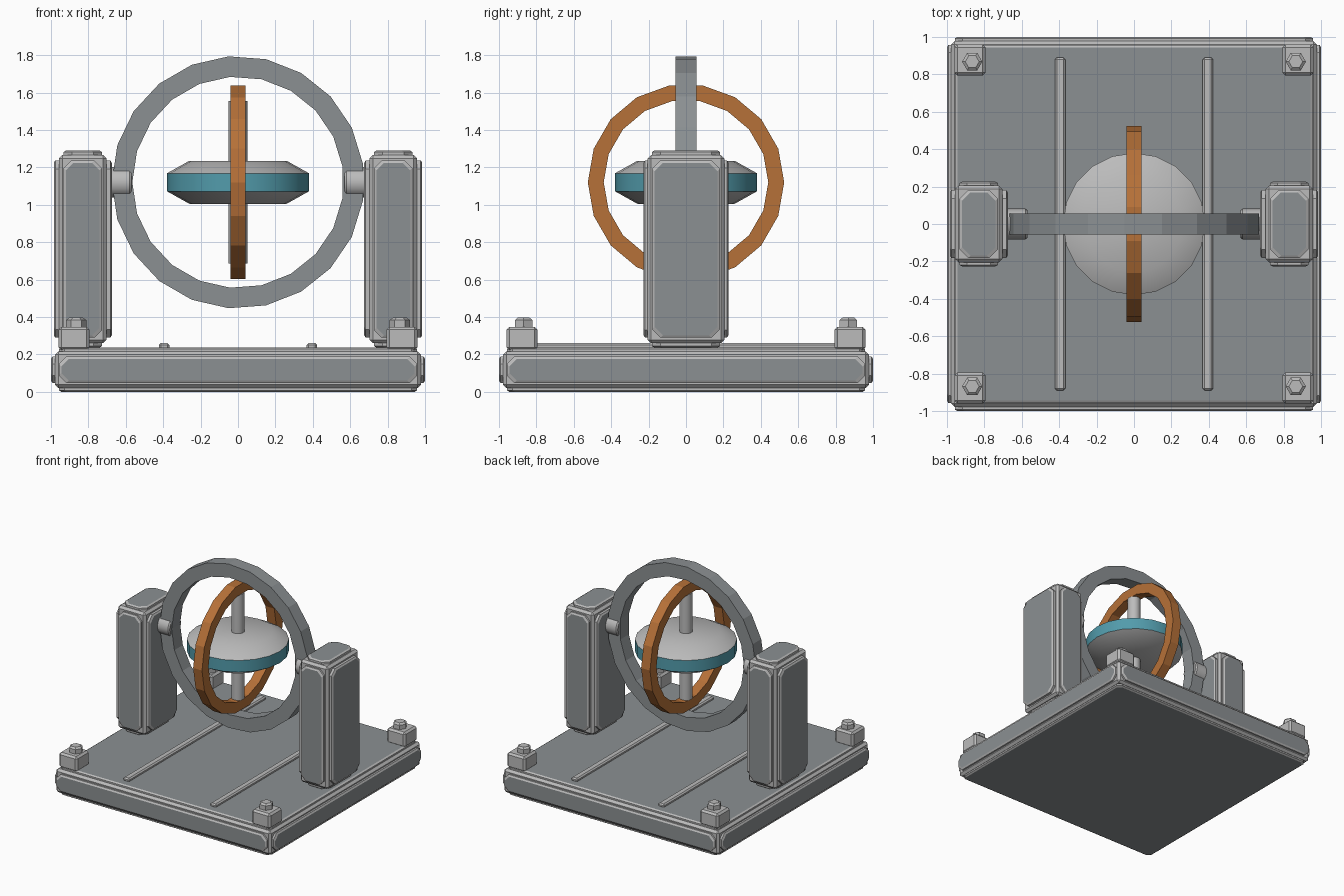
import bpy, bmesh, math
from mathutils import Vector, Matrix

if "Cube" in bpy.data.objects:
    bpy.data.objects.remove(bpy.data.objects["Cube"])


def material(name, rgb):
    m = bpy.data.materials.new(name)
    m.diffuse_color = (*rgb, 1)
    m.use_nodes = True
    m.node_tree.nodes["Principled BSDF"].inputs["Base Color"].default_value = m.diffuse_color
    return m


LIGHT = material("light grey", (0.50, 0.50, 0.50))
DARK = material("steel grey", (0.26, 0.28, 0.29))
BRONZE = material("bronze", (0.47, 0.165, 0.04))
TEAL = material("teal", (0.085, 0.33, 0.41))
CZ = 1.12  # height of the spin centre


def finish(bm, name, mats, smooth=None):
    bmesh.ops.recalc_face_normals(bm, faces=bm.faces)
    me = bpy.data.meshes.new(name)
    bm.to_mesh(me)
    bm.free()
    for m in mats:
        me.materials.append(m)
    ob = bpy.data.objects.new(name, me)
    bpy.context.collection.objects.link(ob)
    if smooth:
        bpy.context.view_layer.objects.active = ob
        ob.select_set(True)
        bpy.ops.object.shade_smooth_by_angle(angle=math.radians(smooth))
        ob.select_set(False)
    return ob


def add_box(bm, centre, half, bevel):
    mat = Matrix.Translation(centre) @ Matrix.Diagonal((*[2 * h for h in half], 1))
    vs = bmesh.ops.create_cube(bm, size=1, matrix=mat)["verts"]
    edges = {e for v in vs for e in v.link_edges}
    bmesh.ops.bevel(bm, geom=list(edges), offset=bevel, segments=1, affect='EDGES')


def octagon(hu, hv, c):
    return [(hu, hv - c), (hu - c, hv), (c - hu, hv), (-hu, hv - c),
            (-hu, c - hv), (c - hu, -hv), (hu - c, -hv), (hu, c - hv)]


def panelled_box(name, centre, half, raise_by, inset, cut):
    """Bevelled light block with a raised dark octagonal panel on every face."""
    bm = bmesh.new()
    centre = Vector(centre)
    add_box(bm, centre, half, 0.018)
    for axis in range(3):
        u, v = (axis + 1) % 3, (axis + 2) % 3
        for side in (-1, 1):
            loops = []
            for grow, depth in ((0.013, -0.003), (0.013, raise_by[axis] - 0.008),
                                (0, raise_by[axis])):
                loop = []
                hu, hv = half[u] - inset[u] + grow, half[v] - inset[v] + grow
                for a, b in octagon(hu, hv, cut[axis]):
                    p = Vector((0, 0, 0))
                    p[axis] = side * (half[axis] + depth)
                    p[u], p[v] = a, b
                    loop.append(bm.verts.new(centre + p))
                loops.append(loop)
            for lo, hi in zip(loops, loops[1:]):
                for i in range(8):
                    j = (i + 1) % 8
                    bm.faces.new((lo[i], lo[j], hi[j], hi[i]))
            bm.faces.new(loops[0])
            bm.faces.new(loops[-1]).material_index = 1
    return finish(bm, name, [LIGHT, DARK])


def lathe(name, profile, sides, mats, place, closed=False, start=0.0, smooth=None, rule=None):
    """Revolve (radius, height) points around local z."""
    bm = bmesh.new()
    rings = []
    for r, h in profile:
        rings.append([bm.verts.new(place @ Vector((
            r * math.cos(start + math.tau * i / sides),
            r * math.sin(start + math.tau * i / sides), h))) for i in range(sides)])
    pairs = list(zip(rings, rings[1:]))
    if closed:
        pairs.append((rings[-1], rings[0]))
    for k, (lo, hi) in enumerate(pairs):
        for i in range(sides):
            j = (i + 1) % sides
            f = bm.faces.new((lo[i], lo[j], hi[j], hi[i]))
            f.material_index = rule(k) if rule else 0
    if not closed:
        bm.faces.new(rings[0])
        bm.faces.new(rings[-1])
    return finish(bm, name, mats, smooth)


def box(name, centre, half, bevel, mat):
    bm = bmesh.new()
    add_box(bm, centre, half, bevel)
    return finish(bm, name, [mat])


# Base slab
panelled_box("base", (0, 0, 0.118), (0.978, 0.978, 0.098), (0.022, 0.022, 0.02),
             (0.033, 0.033, 0.04), (0.04, 0.04, 0.03))

# Support posts, pivots and floor rails on both sides
at_centre = Matrix.Translation((0, 0, CZ))
about_x = at_centre @ Matrix.Rotation(math.pi / 2, 4, 'Y')
for side, label in ((-1, "left"), (1, "right")):
    panelled_box(label + "_post", (side * 0.83, 0, 0.763), (0.127, 0.205, 0.503),
                 (0.028, 0.022, 0.024), (0.038, 0.036, 0.042), (0.045, 0.04, 0.045))
    ends = sorted((side * 0.69, side * 0.57))
    lathe(label + "_pivot",
          [(0.074, ends[0]), (0.082, ends[0] + 0.01), (0.082, ends[1] - 0.01), (0.074, ends[1])],
          16, [LIGHT], about_x, smooth=30)
    box(label + "_rail", (side * 0.395, 0, 0.244), (0.028, 0.89, 0.016), 0.01, LIGHT)

# Corner feet with hexagonal bolts
for sx in (-1, 1):
    for sy in (-1, 1):
        box("corner_block", (sx * 0.877, sy * 0.877, 0.285), (0.083, 0.083, 0.062), 0.015, LIGHT)
        lathe("corner_bolt", [(0.054, 0.34), (0.054, 0.383), (0.037, 0.396)], 6, [LIGHT],
              Matrix.Translation((sx * 0.865, sy * 0.868, 0)))

# Outer ring, upright across x
lathe("outer_ring", [(0.565, -0.055), (0.675, -0.055), (0.675, 0.055), (0.565, 0.055)],
      21, [DARK], at_centre @ Matrix.Rotation(math.pi / 2, 4, 'X'),
      closed=True, start=math.pi)

# Inner ring, upright across y
lathe("inner_ring", [(0.44, -0.04), (0.525, -0.04), (0.525, 0.04), (0.44, 0.04)],
      18, [BRONZE], about_x, closed=True, start=math.pi / 2)

# Spinning rotor with a coloured rim, and its axle
lathe("rotor", [(0.26, -0.115), (0.38, -0.048), (0.38, 0.048), (0.26, 0.115)],
      20, [LIGHT, TEAL], at_centre, smooth=40, rule=lambda k: 1 if k == 1 else 0)
lathe("axle", [(0.05, -0.435), (0.05, 0.435)], 16, [LIGHT], at_centre, smooth=30)
